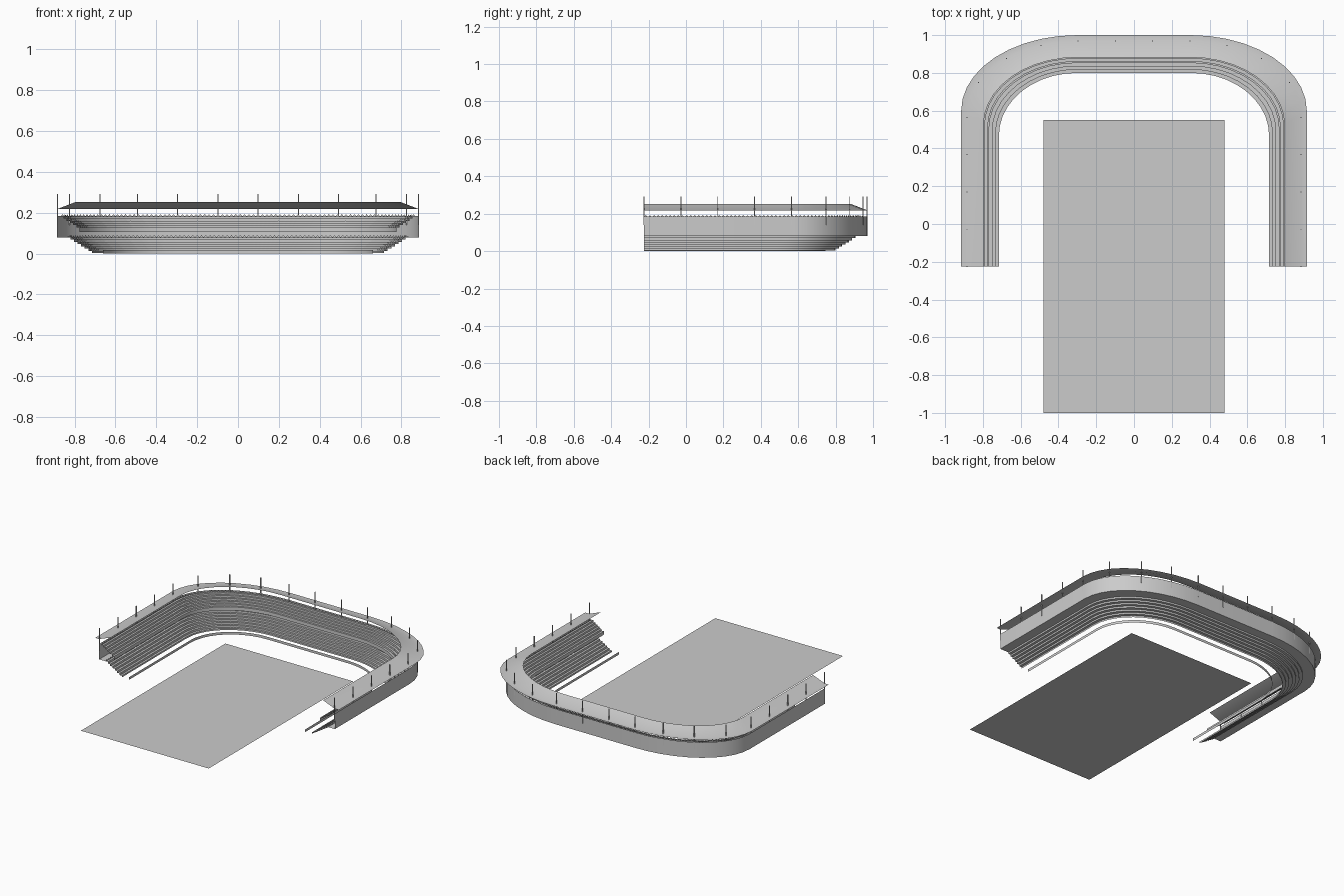
import bpy, math
from mathutils import Vector

if "Cube" in bpy.data.objects:
    bpy.data.objects.remove(bpy.data.objects["Cube"])

END_Y = -0.225   # open end of both arms
SEG = 10         # segments per rounded corner


def path(d):
    """U-shaped plan line, inset by d from the outer edge of the roof."""
    x1, y1, y0 = 0.915 - d, 1.0 - d, 0.6 - 0.65 * d
    half = [(x1, END_Y)]
    for i in range(SEG + 1):
        a = math.pi / 2 * i / SEG
        half.append((0.3 + (x1 - 0.3) * math.cos(a), y0 + (y1 - y0) * math.sin(a)))
    return half + [(-x, y) for x, y in reversed(half)]


def resample(pts, n):
    """n + 1 evenly spaced points along a line."""
    pts = [Vector(p) for p in pts]
    lens = [(b - a).length for a, b in zip(pts, pts[1:])]
    step, out, i, start = sum(lens) / n, [], 0, 0.0
    for k in range(n + 1):
        s = k * step
        while i < len(lens) - 1 and s > start + lens[i]:
            start += lens[i]
            i += 1
        out.append(pts[i].lerp(pts[i + 1], min(1, (s - start) / lens[i])))
    return out


def make(name, verts, faces, smooth=False):
    me = bpy.data.meshes.new(name)
    me.from_pydata(verts, [], faces)
    ob = bpy.data.objects.new(name, me)
    bpy.context.collection.objects.link(ob)
    if smooth:
        bpy.ops.object.select_all(action='DESELECT')
        ob.select_set(True)
        bpy.context.view_layer.objects.active = ob
        bpy.ops.object.shade_smooth_by_angle(angle=math.radians(25))
    return ob


def sweep(name, profile):
    """Sweep a profile of (inset, height) points around the U."""
    verts, faces = [], []
    for d, z in profile:
        verts += [(x, y, z) for x, y in path(d)]
    n = len(path(0))
    for r in range(len(profile) - 1):
        for i in range(n - 1):
            a = r * n + i
            faces.append((a, a + 1, a + n + 1, a + n))
    return make(name, verts, faces, True)


def tier(name, d0, z0, d1, z1, rows):
    """Stepped terrace with a toothed strip of seats on every row."""
    run, rise = (d0 - d1) / rows, (z1 - z0) / rows
    profile = [(d0, z0)]
    verts, faces = [], []
    for r in range(rows):
        d, z = d0 - r * run, z0 + (r + 1) * rise
        profile += [(d, z), (d - run, z)]
        pts = resample(path(d - run * 0.8), 170)
        for a, b in zip(pts, pts[1:]):
            k = len(verts)
            m = (a + b) / 2
            verts += [(a.x, a.y, z), (b.x, b.y, z), (m.x, m.y, z + 0.011)]
            faces.append((k, k + 1, k + 2))
    sweep(name + "_steps", profile)
    make(name + "_seats", verts, faces)


# playing field
make("field", [(-0.48, -1, 0), (0.48, -1, 0), (0.48, 0.55, 0), (-0.48, 0.55, 0)], [(0, 1, 2, 3)])

# low board around the field
sweep("perimeter_board", [(0.253, 0.0), (0.253, 0.018)])

# two seating tiers
tier("lower_tier", 0.2, 0.003, 0.077, 0.08, 7)
tier("upper_tier", 0.14, 0.118, 0.045, 0.182, 6)

# outer wall with the walkway behind the lower tier, and the balcony front
sweep("outer_wall", [(0.077, 0.08), (0.03, 0.08), (0.03, 0.185)])
sweep("balcony_front", [(0.14, 0.105), (0.14, 0.12)])

# roof: flat outer eave, then a slope rising inward
sweep("roof", [(0.0, 0.218), (0.03, 0.218), (0.118, 0.252)])

# roof masts, evenly spaced around the stand
verts, faces = [], []
for p in resample(path(0.032), 19):
    k, r = len(verts), 0.0025
    for z in (0.14, 0.293):
        for sx, sy in ((-1, -1), (1, -1), (1, 1), (-1, 1)):
            verts.append((p.x + sx * r, p.y + sy * r, z))
    faces += [(k + i, k + (i + 1) % 4, k + 4 + (i + 1) % 4, k + 4 + i) for i in range(4)]
    faces += [(k + 3, k + 2, k + 1, k), (k + 4, k + 5, k + 6, k + 7)]
make("roof_masts", verts, faces)
